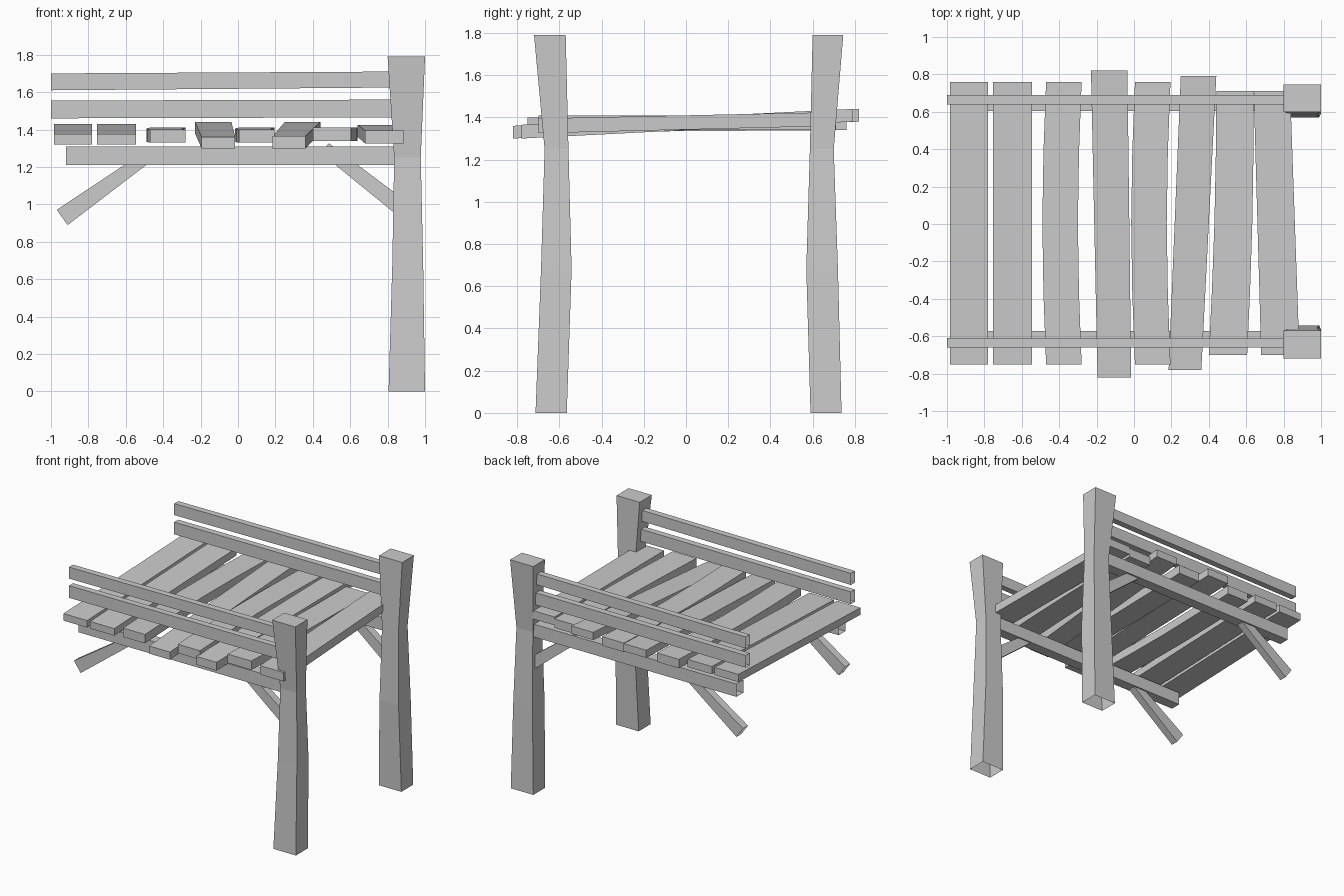
import bpy
import bmesh
import math

default_cube = bpy.data.objects.get("Cube")
if default_cube:
    bpy.data.objects.remove(default_cube, do_unlink=True)

# Single plain material shared by every timber
timber = bpy.data.materials.new("plain_grey")
timber.use_nodes = True
grey = (0.6, 0.6, 0.6, 1.0)
timber.diffuse_color = grey
shader = next(n for n in timber.node_tree.nodes if n.type == "BSDF_PRINCIPLED")
shader.inputs["Base Color"].default_value = grey
shader.inputs["Roughness"].default_value = 0.8


def loft(name, axis, sections, open_start=False):
    """Timber lofted through rectangles (position, u_min, u_max, v_min, v_max)."""
    place = {
        "x": lambda p, u, v: (p, u, v),
        "y": lambda p, u, v: (u, p, v),
        "z": lambda p, u, v: (u, v, p),
    }[axis]
    bm = bmesh.new()
    rings = []
    for pos, u_min, u_max, v_min, v_max in sections:
        corners = ((u_min, v_min), (u_max, v_min), (u_max, v_max), (u_min, v_max))
        rings.append([bm.verts.new(place(pos, u, v)) for u, v in corners])
    for lower, upper in zip(rings, rings[1:]):
        for i in range(len(lower)):
            j = (i + 1) % len(lower)
            bm.faces.new((lower[i], lower[j], upper[j], upper[i]))
    start_cap = bm.faces.new(rings[0][::-1])
    bm.faces.new(rings[-1])
    bmesh.ops.recalc_face_normals(bm, faces=bm.faces)
    if open_start:
        bmesh.ops.delete(bm, geom=[start_cap], context="FACES_ONLY")
    mesh = bpy.data.meshes.new(name)
    bm.to_mesh(mesh)
    bm.free()
    mesh.materials.append(timber)
    obj = bpy.data.objects.new(name, mesh)
    bpy.context.collection.objects.link(obj)
    return obj


def brace(name, y, start, end, start_width, end_width, thickness=0.06):
    """Diagonal strut running between two (x, z) points, tapering upward."""
    dx, dz = end[0] - start[0], end[1] - start[1]
    half = thickness / 2
    obj = loft(name, "x", [
        (0, -half, half, -start_width / 2, start_width / 2),
        (math.hypot(dx, dz), -half, half, -end_width / 2, end_width / 2),
    ], open_start=True)
    obj.location = (start[0], y, start[1])
    obj.rotation_euler.y = -math.atan2(dz, dx)


# Posts: waisted square timbers, hollow at the foot
post_heights = (0, 0.68, 1.25, 1.79)
post_widths = ((0.805, 1.0), (0.825, 0.99), (0.835, 0.977), (0.8, 1.0))
post_depths = {
    "front": ((-0.713, -0.565), (-0.687, -0.542), (-0.67, -0.557), (-0.72, -0.57)),
    "back": ((0.59, 0.737), (0.57, 0.72), (0.587, 0.7), (0.6, 0.745)),
}
for side, depths in post_depths.items():
    loft(side + "_post", "z",
         [(z, *w, *d) for z, w, d in zip(post_heights, post_widths, depths)],
         open_start=True)

# Rails, support beams and diagonal braces along each edge
rail_depth = {"front": (-0.66, -0.61), "back": (0.64, 0.69)}
beam_depth = {"front": (-0.655, -0.572), "back": (0.605, 0.69)}
for side in ("front", "back"):
    rail, beam = rail_depth[side], beam_depth[side]
    loft(side + "_upper_rail", "x",
         [(-1, *rail, 1.61, 1.7), (0.85, *rail, 1.625, 1.71)], open_start=True)
    loft(side + "_lower_rail", "x",
         [(-1, *rail, 1.46, 1.555), (0.85, *rail, 1.465, 1.56)], open_start=True)
    loft(side + "_support_beam", "x",
         [(-0.92, *beam, 1.21, 1.31), (0.88, *beam, 1.21, 1.31)], open_start=True)
    middle = sum(beam) / 2
    brace(side + "_outer_brace", middle, (-0.94, 0.93), (-0.47, 1.265), 0.1, 0.062)
    brace(side + "_post_brace", middle, (0.9, 0.96), (0.465, 1.3), 0.09, 0.068)

# Deck planks: front end, back end (y, x_min, x_max, z_min, z_max), sideways bow
planks = [
    ((-0.75, -0.985, -0.78, 1.32, 1.375), (0.76, -0.985, -0.78, 1.37, 1.43), 0),
    ((-0.75, -0.755, -0.545, 1.32, 1.375), (0.76, -0.755, -0.545, 1.37, 1.43), 0),
    ((-0.75, -0.47, -0.28, 1.33, 1.4), (0.76, -0.47, -0.28, 1.34, 1.41), -0.02),
    ((-0.82, -0.195, -0.015, 1.3, 1.36), (0.82, -0.23, -0.035, 1.38, 1.44), 0),
    ((-0.75, 0.005, 0.195, 1.33, 1.4), (0.76, 0.005, 0.195, 1.34, 1.41), -0.02),
    ((-0.78, 0.185, 0.36, 1.3, 1.365), (0.79, 0.25, 0.44, 1.38, 1.44), 0),
    ((-0.7, 0.4, 0.605, 1.34, 1.41), (0.71, 0.44, 0.64, 1.34, 1.41), 0.01),
    ((-0.7, 0.68, 0.885, 1.325, 1.395), (0.71, 0.64, 0.835, 1.36, 1.425), 0),
]
for number, (front, back, bow) in enumerate(planks, start=1):
    sections = []
    steps = 4
    for step in range(steps + 1):
        t = step / steps
        y, x_min, x_max, z_min, z_max = (a + (b - a) * t for a, b in zip(front, back))
        shift = bow * math.sin(math.pi * t)
        sections.append((y, x_min + shift, x_max + shift, z_min, z_max))
    loft(f"deck_plank_{number}", "y", sections)
